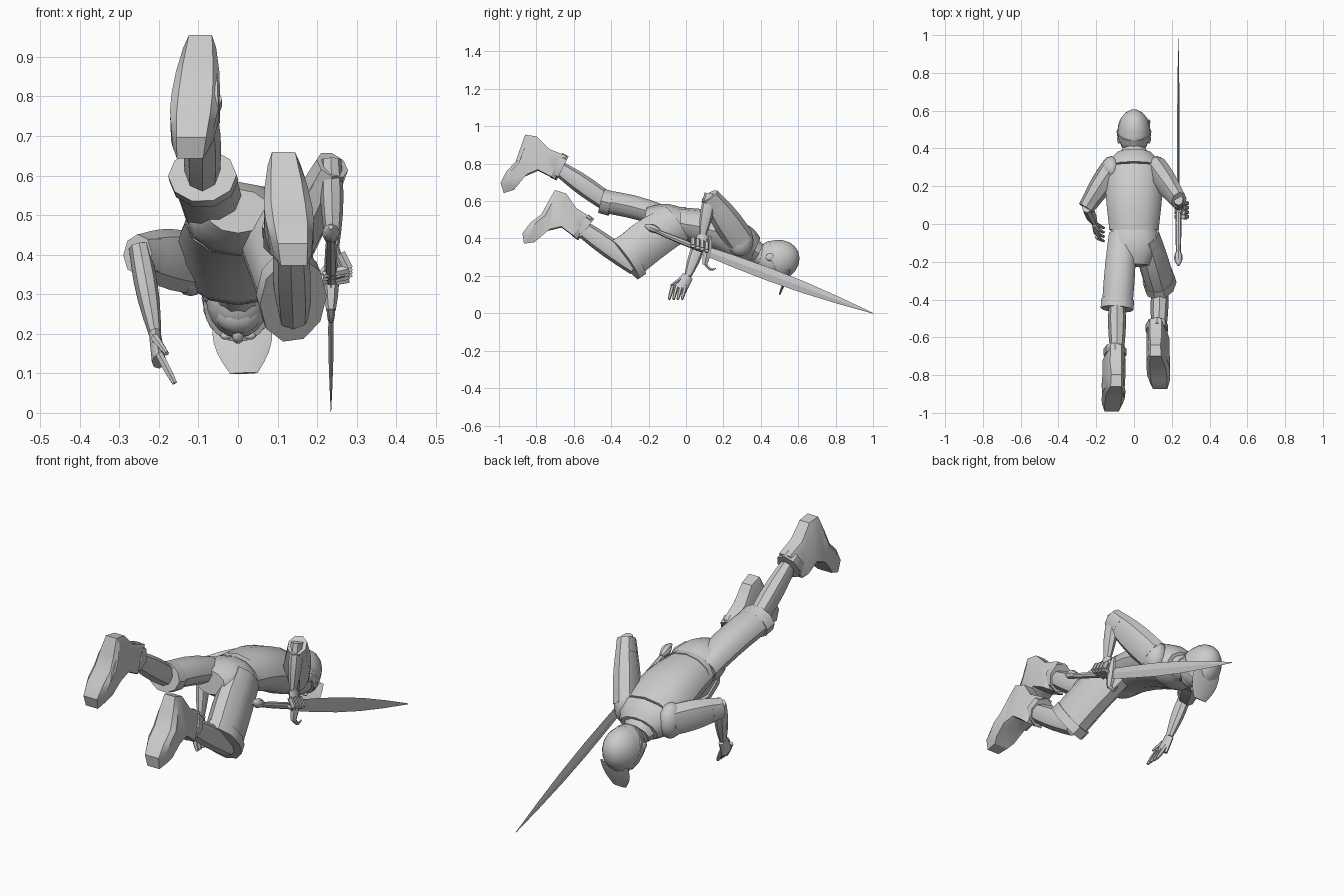
import bpy
import bmesh
import math
from mathutils import Vector, Matrix

cube = bpy.data.objects.get("Cube")
if cube:
    bpy.data.objects.remove(cube, do_unlink=True)

colour = (.6, .6, .6, 1)
grey = bpy.data.materials.new("light grey")
grey.use_nodes = True
grey.diffuse_color = colour
grey.node_tree.nodes["Principled BSDF"].inputs["Base Color"].default_value = colour

ACROSS = Vector((1, 0, 0))
ALONG = Vector((0, 1, 0))
UP = Vector((0, 0, 1))


def finish(name, bm, angle=40):
    bmesh.ops.recalc_face_normals(bm, faces=bm.faces)
    mesh = bpy.data.meshes.new(name)
    bm.to_mesh(mesh)
    bm.free()
    mesh.materials.append(grey)
    part = bpy.data.objects.new(name, mesh)
    bpy.context.collection.objects.link(part)
    bpy.ops.object.select_all(action='DESELECT')
    part.select_set(True)
    bpy.context.view_layer.objects.active = part
    bpy.ops.object.shade_smooth_by_angle(angle=math.radians(angle))


def bridge(bm, loops):
    """Join successive vertex loops with quads and close both ends."""
    for lower, upper in zip(loops, loops[1:]):
        for k in range(len(lower)):
            bm.faces.new((lower[k - 1], lower[k], upper[k], upper[k - 1]))
    ends = [bm.faces.new(loops[0]), bm.faces.new(loops[-1])]
    bmesh.ops.triangulate(bm, faces=ends)


def limb(name, start, end, wide_start, wide_end, bulge=0, flat=1, arch=0,
         sides=8, hint=ACROSS, angle=40):
    """Tapered, optionally bulging and arched tube; flat is its depth over its width."""
    bm = bmesh.new()
    start, end = Vector(start), Vector(end)
    axis = (end - start).normalized()
    side = (hint - hint.dot(axis) * axis).normalized()
    depth = axis.cross(side) * flat
    steps = 5 if bulge or arch else 1
    loops = []
    for i in range(steps + 1):
        t = i / steps
        swell = math.sin(math.pi * t)
        centre = start.lerp(end, t) + UP * arch * swell
        radius = wide_start + (wide_end - wide_start) * t + bulge * swell
        turns = [math.tau * k / sides for k in range(sides)]
        loops.append([bm.verts.new(centre + radius * (side * math.cos(a) + depth * math.sin(a)))
                      for a in turns])
    bridge(bm, loops)
    finish(name, bm, angle)


def ellipsoid(name, centre, size, tilt=0, half=False):
    bm = bmesh.new()
    bmesh.ops.create_uvsphere(bm, u_segments=14, v_segments=10, radius=1)
    if half:
        bmesh.ops.bisect_plane(bm, geom=bm.verts[:] + bm.edges[:] + bm.faces[:],
                               plane_co=(0, 0, 0), plane_no=-UP, clear_outer=True)
        bmesh.ops.holes_fill(bm, edges=[e for e in bm.edges if e.is_boundary])
    bm.transform(Matrix.Translation(centre) @ Matrix.Rotation(tilt, 4, 'X')
                 @ Matrix.Diagonal((*size, 1)))
    finish(name, bm)


def boot(tag, heel, sole_angle, turn):
    """Boot laid out along its sole, narrowing to heel and toe, plus a rolled top."""
    outline = [(0, 0), (.08, .01), (.15, .02), (.22, 0), (.29, 0), (.33, .04), (.29, .08),
               (.2, .1), (.14, .15), (.14, .25), (.07, .25), (0, .25), (.01, .15), (-.02, .06)]
    forward = Vector((turn, math.cos(sole_angle), math.sin(sole_angle)))
    upward = Vector((0, -math.sin(sole_angle), math.cos(sole_angle)))
    heel = Vector(heel)

    def place(s, u):
        return heel + forward * s + upward * u

    bm = bmesh.new()
    middle = place(.12, .12)
    loops = []
    for offset, scale in ((-1, .8), (-.7, 1), (.7, 1), (1, .8)):
        loops.append([bm.verts.new(middle + (place(s, u) - middle) * scale + ACROSS * offset
                                   * (.038 + .024 * math.sin(math.pi * (s + .02) / .4)))
                      for s, u in outline])
    bridge(bm, loops)
    finish(tag + "_boot", bm, 30)
    limb(tag + "_boot_top", place(.07, .22), place(.07, .26), .06, .06, flat=1.2)


# Torso in a loose shirt, with a yoke closing in to the collar
waist = Vector((0, -.03, .48))
chest = Vector((0, .29, .375))
limb("shirt", waist, chest, .13, .155, bulge=.005, flat=.68, arch=.02, sides=12)
limb("shirt_yoke", chest, (0, .37, .34), .155, .1, bulge=.01, flat=.68, sides=12)
limb("collar", (0, .35, .34), (0, .39, .32), .09, .07, flat=.8, sides=10)
limb("belt", waist, waist + ALONG * .03, .132, .132, flat=.67, sides=12)
limb("shorts_seat", waist, (0, -.22, .51), .12, .08, bulge=.03, flat=.7, sides=12)

# Head, face details and cap
limb("neck", (0, .3, .35), (0, .42, .3), .05, .06, sides=10)
ellipsoid("head", (0, .47, .29), (.083, .1, .1))
ellipsoid("jaw", (0, .43, .25), (.06, .045, .05))
ellipsoid("nose", (0, .45, .195), (.015, .03, .02))
ellipsoid("cap", (0, .48, .28), (.09, .11, .13), math.radians(-68), half=True)
limb("cap_band", (0, .46, .275), (0, .49, .29), .088, .092, flat=1.22, sides=14)
limb("cap_brim", (.01, .55, .23), (.015, .5, .1), .075, .035, bulge=.015, flat=.12)

# Joints of each arm and leg, on the model's own left and right
body = {
    "left": dict(sign=1, shoulder=(.12, .29, .39), elbow=(.235, .13, .62),
                 wrist=(.24, .09, .42), knuckles=(.26, .08, .34),
                 hip=(.06, -.05, .48), hem=(.14, -.325, .285), hem_depth=1.5,
                 knee=(.14, -.27, .25), ankle=(.13, -.62, .5),
                 heel=(.115, -.7, .66), sole_angle=-127),
    "right": dict(sign=-1, shoulder=(-.12, .29, .38), elbow=(-.25, .09, .4),
                  wrist=(-.21, .01, .2), knuckles=(-.2, -.03, .13),
                  hip=(-.06, -.05, .49), hem=(-.09, -.45, .6), hem_depth=.8,
                  knee=(-.09, -.4, .58), ankle=(-.09, -.7, .79),
                  heel=(-.095, -.86, .955), sole_angle=-117),
}

for tag, joint in body.items():
    sign = joint["sign"]
    shoulder, elbow, wrist, hip, hem = (
        Vector(joint[key]) for key in ("shoulder", "elbow", "wrist", "hip", "hem"))
    ellipsoid(tag + "_ear", (sign * .08, .45, .3), (.01, .025, .02))
    ellipsoid(tag + "_eye", (sign * .03, .48, .195), (.015, .01, .01))

    # Arm and palm
    ellipsoid(tag + "_shoulder", shoulder, (.055, .07, .085))
    limb(tag + "_sleeve", shoulder, elbow, .06, .04, bulge=.008, flat=1.3)
    limb(tag + "_sleeve_cuff", shoulder.lerp(elbow, .8), elbow.lerp(shoulder, -.03),
         .05, .043, flat=1.2)
    limb(tag + "_forearm", elbow + UP * .02, wrist, .026, .016, bulge=.008, flat=1.2)
    limb(tag + "_palm", wrist, joint["knuckles"], .015, .018, flat=2)

    # Shorts leg, cuff, shin and boot
    depth = joint["hem_depth"]
    limb(tag + "_short_leg", hip, hem, .072, .08, bulge=.005, flat=depth, arch=.015, sides=10)
    limb(tag + "_short_cuff", hip.lerp(hem, .87), hem, .087, .087, flat=depth, sides=10)
    limb(tag + "_shin", joint["knee"], joint["ankle"], .042, .032, bulge=.01, flat=1.15)
    boot(tag, joint["heel"], math.radians(joint["sole_angle"]), sign * .08)

# Fingers: left hand wraps the grip, right hand hangs open
for i, finger in enumerate(("index", "middle", "ring", "little")):
    y = .11 - i * .024
    rise = UP * i * .008
    root, bend, tip = (Vector(p) + rise for p in ((.26, y, .38), (.28, y, .34), (.215, y, .325)))
    limb("left_" + finger + "_knuckle", root, bend, .013, .013, sides=6, hint=ALONG)
    limb("left_" + finger + "_tip", bend, tip, .013, .009, sides=6, hint=ALONG)
    y = -.07 + i * .023
    limb("right_" + finger + "_finger", (-.2, y, .15), (-.16, y - .02, .075),
         .01, .007, bulge=.002, sides=6, hint=ALONG)
limb("left_thumb", (.25, .11, .4), (.21, .11, .35), .012, .009, sides=6, hint=ALONG)
limb("right_thumb", (-.21, -.02, .19), (-.18, -.08, .15), .012, .006, sides=6)

# Sword: tapered diamond blade, hooked guard, grip and pommel
limb("blade", (.235, .09, .34), (.235, 1, 0), .025, .002, bulge=.02, flat=.2,
     sides=4, hint=UP, angle=5)
limb("guard", (.235, .13, .41), (.235, .1, .26), .008, .012, bulge=.01, flat=1.2, sides=6)
limb("guard_hook", (.235, .1, .27), (.235, .16, .24), .012, .004, arch=-.02, sides=6)
limb("grip", (.235, .11, .33), (.235, -.16, .44), .014, .012, bulge=.003)
limb("pommel", (.235, -.14, .44), (.235, -.22, .47), .01, .006, bulge=.015)
